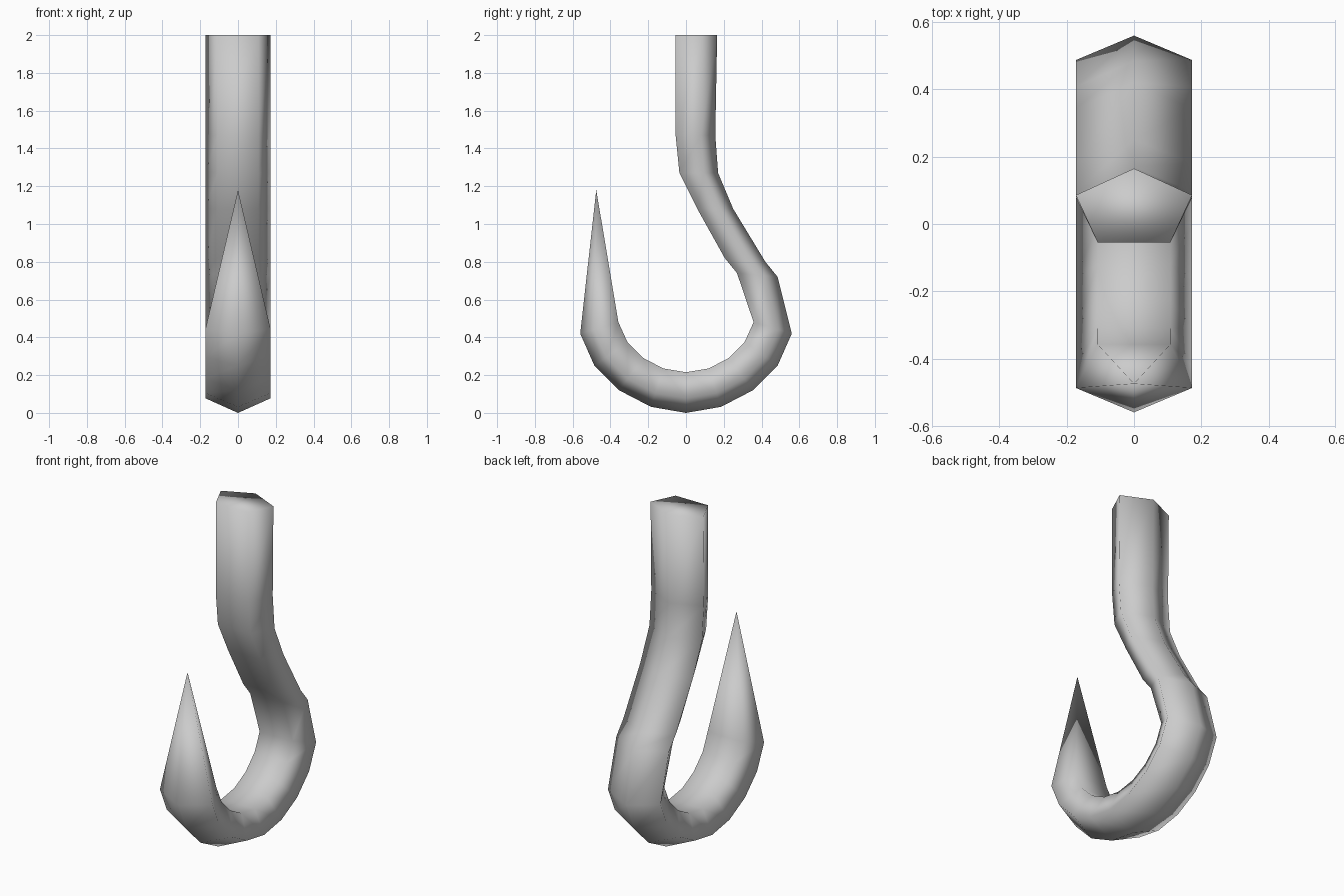
import bpy, bmesh
from mathutils import Vector

if "Cube" in bpy.data.objects:
    bpy.data.objects.remove(bpy.data.objects["Cube"])

# Outer ridge and inner flat edge of the hook in the side plane (y, z)
outer = [(.165, 2), (.155, 1.47), (.17, 1.27), (.25, 1.08), (.42, .80), (.485, .72)]
inner = [(-.055, 2), (-.055, 1.47), (-.035, 1.27), (.06, 1.08), (.205, .82), (.27, .74)]
arc_out = [(.56, .42), (.485, .25), (.355, .12), (.185, .032)]
arc_in = [(.358, .48), (.31, .375), (.225, .29), (.12, .235)]


def mirrored(half, mid):
    return half + [mid] + [(-y, z) for y, z in reversed(half)]


outer += mirrored(arc_out, (0, 0))
inner += mirrored(arc_in, (0, .215))

# Five-sided section: (x, fraction from outer ridge to inner edge)
section = [(0, 0), (.173, .36), (.108, 1), (-.108, 1), (-.173, .36)]

bm = bmesh.new()
rings = []
for o, i in zip(outer, inner):
    o, i = Vector(o), Vector(i)
    ring = []
    for x, f in section:
        p = o.lerp(i, f)
        ring.append(bm.verts.new((x, p.x, p.y)))
    rings.append(ring)

# Bar surface
for a, b in zip(rings, rings[1:]):
    for k in range(5):
        n = (k + 1) % 5
        bm.faces.new((a[k], a[n], b[n], b[k]))

# Flat top and pointed tip
bm.faces.new(rings[0])
tip = bm.verts.new((0, -.475, 1.18))
for k in range(5):
    bm.faces.new((rings[-1][k], rings[-1][(k + 1) % 5], tip))

bmesh.ops.recalc_face_normals(bm, faces=bm.faces)
for f in bm.faces:
    f.smooth = True
mesh = bpy.data.meshes.new("hook")
bm.to_mesh(mesh)
bm.free()
hook = bpy.data.objects.new("hook", mesh)
bpy.context.collection.objects.link(hook)
